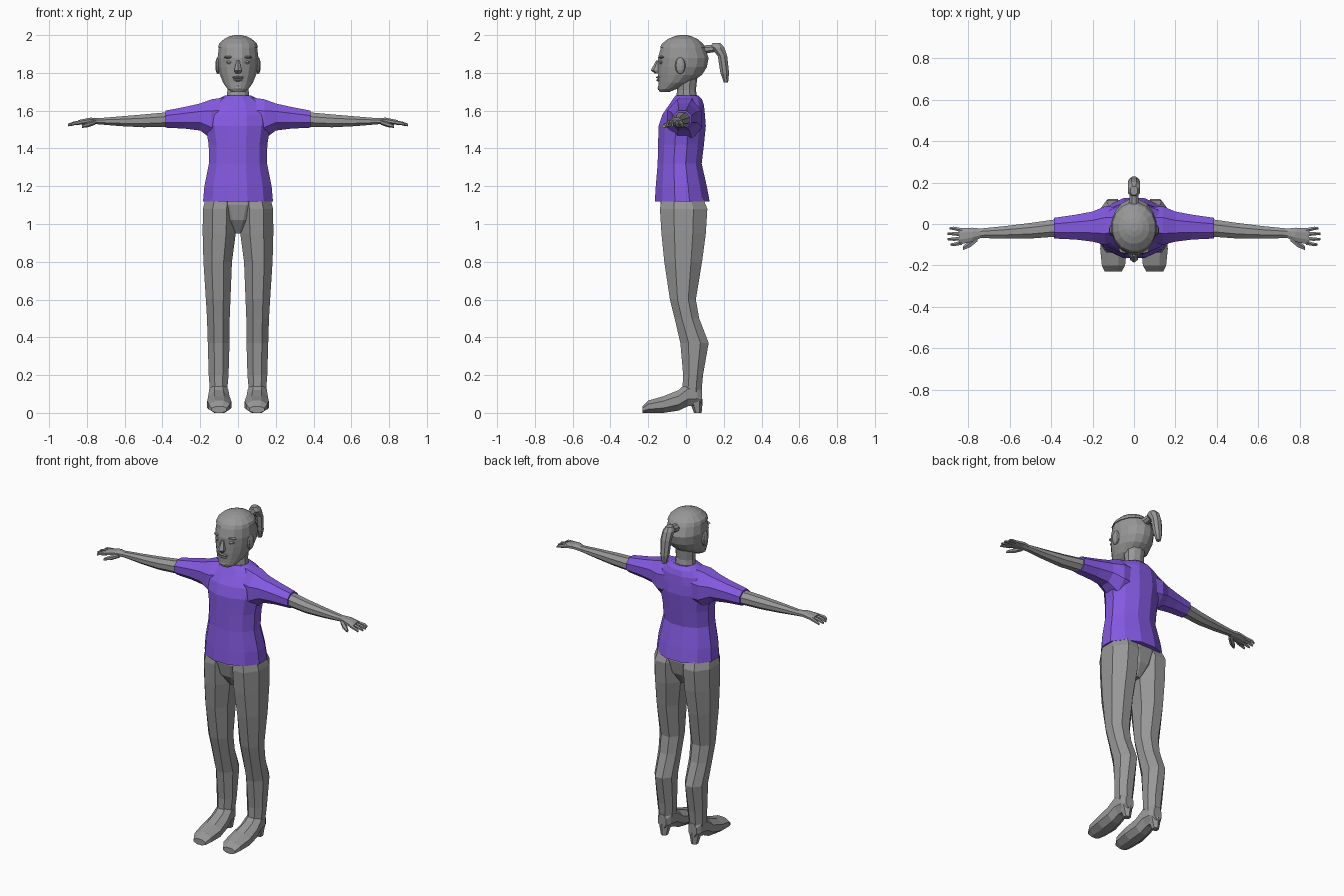
import bpy
import bmesh
import math
from mathutils import Vector

old = bpy.data.objects.get("Cube")
if old:
    bpy.data.objects.remove(old, do_unlink=True)


def make_material(name, rgb):
    mat = bpy.data.materials.new(name)
    mat.use_nodes = True
    colour = (*rgb, 1)
    mat.diffuse_color = colour
    mat.node_tree.nodes["Principled BSDF"].inputs["Base Color"].default_value = colour
    return mat


GREY = make_material("plain grey", (.31, .31, .31))
PURPLE = make_material("shirt purple", (.23, .1, .75))


def finish(name, bm, mat, mirrored):
    """Turn a bmesh into a named object, optionally mirrored across x."""
    bmesh.ops.recalc_face_normals(bm, faces=bm.faces[:])
    mesh = bpy.data.meshes.new(name)
    bm.to_mesh(mesh)
    bm.free()
    mesh.materials.append(mat)
    obj = bpy.data.objects.new(name, mesh)
    bpy.context.scene.collection.objects.link(obj)
    if mirrored:
        mod = obj.modifiers.new("both sides", "MIRROR")
        mod.use_mirror_merge = False
    return obj


def loft(name, axis, rings, mat=GREY, sides=8, mirrored=False):
    """Skin rounded sections: (position on axis, low u, high u, low v, high v)."""
    place = {
        "x": lambda t, u, v: (t, u, v),
        "y": lambda t, u, v: (u, t, v),
        "z": lambda t, u, v: (u, v, t),
    }[axis]
    bm = bmesh.new()
    reach = math.cos(math.pi / sides)
    loops = []
    for t, u_low, u_high, v_low, v_high in rings:
        loop = []
        for i in range(sides):
            angle = 2 * math.pi * (i + .5) / sides
            u = (u_low + u_high + (u_high - u_low) * math.cos(angle) / reach) / 2
            v = (v_low + v_high + (v_high - v_low) * math.sin(angle) / reach) / 2
            loop.append(bm.verts.new(place(t, u, v)))
        loops.append(loop)
    for lower, upper in zip(loops, loops[1:]):
        for i in range(sides):
            j = (i + 1) % sides
            bm.faces.new((lower[i], lower[j], upper[j], upper[i]))
    bm.faces.new(loops[0])
    bm.faces.new(loops[-1])
    return finish(name, bm, mat, mirrored)


def column(name, rings, **options):
    """Upright loft centred on x: (height, half width, back-most y pair)."""
    return loft(name, "z", [(z, -w, w, a, b) for z, w, a, b in rings], **options)


def blob(name, centre, size, mirrored=False):
    """Small faceted ellipsoid."""
    bm = bmesh.new()
    bmesh.ops.create_uvsphere(bm, u_segments=10, v_segments=6, radius=1)
    bmesh.ops.scale(bm, vec=Vector(size), verts=bm.verts[:])
    bmesh.ops.translate(bm, vec=Vector(centre), verts=bm.verts[:])
    return finish(name, bm, GREY, mirrored)


# Shirt body and sleeves
column("shirt_body", [
    (1.12, .185, -.165, .125),
    (1.2, .178, -.16, .11),
    (1.32, .154, -.15, .083),
    (1.42, .155, -.148, .095),
    (1.52, .172, -.145, .105),
    (1.58, .172, -.125, .1),
    (1.63, .15, -.09, .095),
    (1.66, .11, -.07, .085),
    (1.68, .07, -.055, .065),
], mat=PURPLE, sides=12)

loft("sleeve", "x", [
    (.06, -.08, .08, 1.44, 1.672),
    (.14, -.1, .085, 1.45, 1.66),
    (.2, -.085, .06, 1.495, 1.638),
    (.28, -.075, .045, 1.505, 1.62),
    (.385, -.07, .03, 1.51, 1.6),
], mat=PURPLE, mirrored=True)

# Forearm running into the palm
loft("arm", "x", [
    (.36, -.06, .025, 1.515, 1.593),
    (.5, -.07, .005, 1.512, 1.58),
    (.62, -.07, -.01, 1.518, 1.57),
    (.74, -.068, -.022, 1.528, 1.56),
    (.78, -.085, -.018, 1.53, 1.563),
    (.845, -.1, -.02, 1.525, 1.55),
], mirrored=True)

# Four fingers fan out from the palm
for number, tip in enumerate((.89, .9, .9, .885)):
    y = -.03 - .02 * number
    spread = .006 * (1.5 - number)
    loft("finger_" + str(number + 1), "x", [
        (.83, y - .01, y + .01, 1.528, 1.548),
        (.87, y + spread - .008, y + spread + .008, 1.524, 1.541),
        (tip, y + spread - .005, y + spread + .005, 1.518, 1.53),
    ], sides=6, mirrored=True)

loft("thumb", "x", [
    (.755, -.083, -.05, 1.528, 1.55),
    (.79, -.112, -.075, 1.515, 1.54),
    (.825, -.126, -.108, 1.51, 1.525),
], sides=6, mirrored=True)

# Pelvis and legs
column("pelvis", [
    (.95, .03, -.07, .04),
    (1.02, .1, -.118, .085),
    (1.1, .165, -.135, .1),
    (1.2, .15, -.13, .09),
], sides=12)

loft("leg", "z", [
    (.11, .058, .148, -.02, .082),
    (.2, .05, .155, -.015, .09),
    (.37, .045, .16, -.03, .12),
    (.5, .044, .164, -.06, .07),
    (.6, .04, .17, -.085, .052),
    (.8, .032, .183, -.115, .085),
    (.95, .012, .187, -.13, .105),
    (1.08, .008, .186, -.138, .113),
    (1.16, .01, .165, -.125, .08),
], mirrored=True)

# Shoes with a small raised heel
loft("shoe", "y", [
    (-.23, .06, .14, 0, .035),
    (-.2, .043, .155, 0, .065),
    (-.12, .035, .163, 0, .088),
    (-.04, .045, .158, .012, .12),
    (.01, .052, .152, .035, .165),
    (.06, .06, .145, .04, .16),
    (.085, .075, .13, .05, .13),
], mirrored=True)

loft("shoe_heel", "z", [
    (0, .085, .12, .045, .08),
    (.07, .07, .135, .02, .084),
], sides=6, mirrored=True)

# Neck and head
column("neck", [
    (1.65, .062, -.05, .06),
    (1.71, .056, -.045, .05),
    (1.8, .06, -.05, .06),
], sides=10)

column("head", [
    (1.7, .035, -.14, -.085),
    (1.715, .056, -.146, -.05),
    (1.75, .08, -.146, .03),
    (1.79, .096, -.148, .085),
    (1.83, .105, -.148, .11),
    (1.88, .108, -.148, .12),
    (1.945, .1, -.13, .092),
], sides=16)

column("hair_cap", [
    (1.935, .106, -.138, .103),
    (1.955, .1, -.127, .09),
    (1.98, .073, -.095, .06),
    (1.994, .044, -.06, .028),
    (2, .018, -.035, .005),
], sides=16)

# Ponytail and its tie
loft("hair_tie", "y", [
    (.09, -.025, .025, 1.9, 1.945),
    (.15, -.02, .02, 1.91, 1.95),
])
column("ponytail", [
    (1.75, .012, .2, .223),
    (1.8, .025, .182, .228),
    (1.89, .03, .168, .218),
    (1.935, .03, .128, .203),
    (1.957, .018, .14, .182),
])

# Face
column("nose", [
    (1.798, .014, -.163, -.13),
    (1.813, .02, -.183, -.13),
    (1.865, .008, -.156, -.13),
], sides=6)
blob("upper_lip", (0, -.143, 1.776), (.032, .016, .007))
blob("lower_lip", (0, -.141, 1.762), (.026, .016, .008))
blob("chin", (0, -.13, 1.72), (.03, .02, .018))
blob("eye", (.043, -.126, 1.856), (.022, .016, .011), mirrored=True)
blob("brow", (.043, -.125, 1.883), (.032, .018, .008), mirrored=True)
blob("ear", (.107, -.03, 1.838), (.014, .028, .045), mirrored=True)
